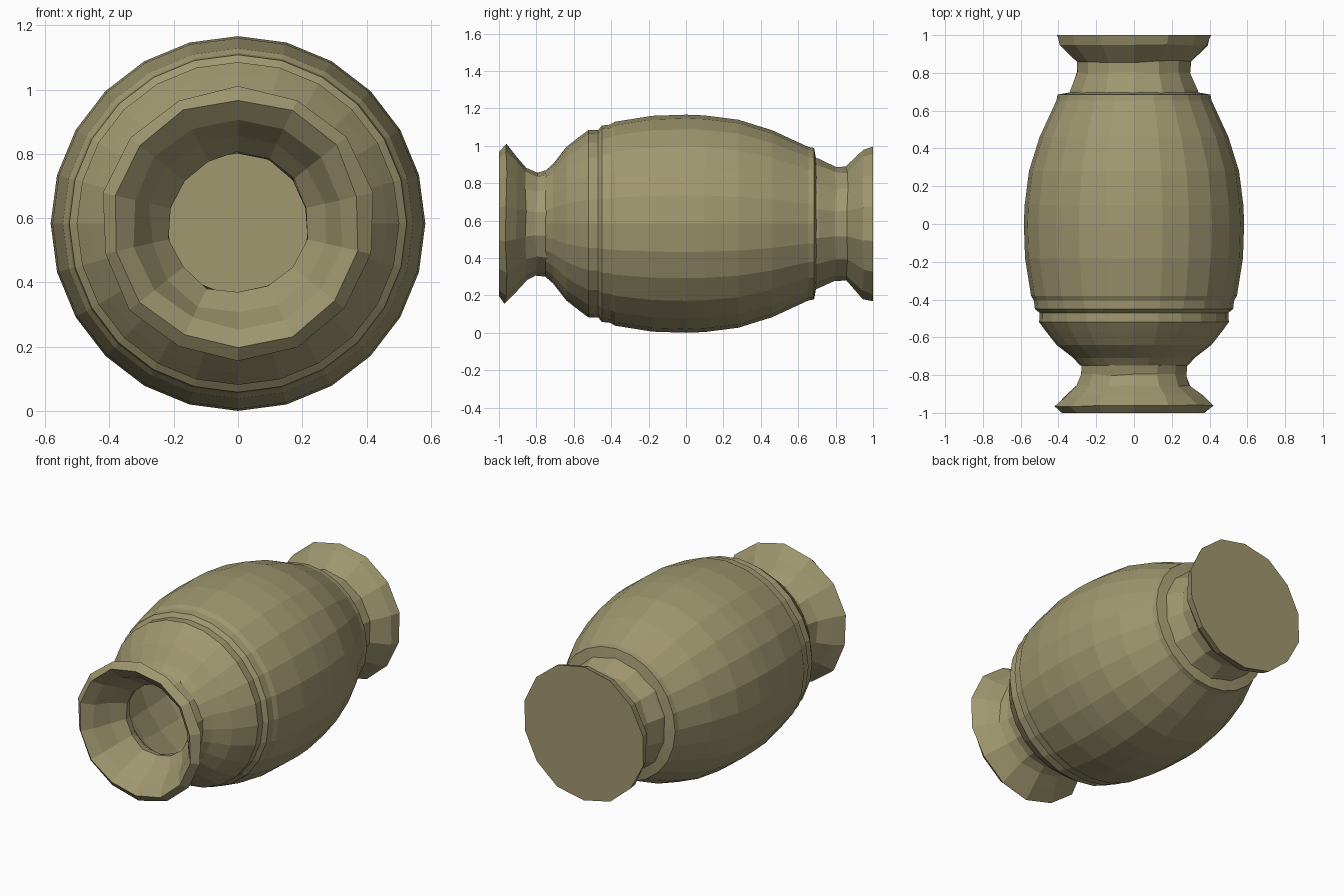
import bpy, bmesh, math, random

if "Cube" in bpy.data.objects:
    bpy.data.objects.remove(bpy.data.objects["Cube"])

random.seed(4)
ZC = 0.583  # height of the vase's lying axis

clay = bpy.data.materials.new("olive clay")
clay.diffuse_color = (0.352, 0.314, 0.162, 1)
clay.use_nodes = True
clay.node_tree.nodes["Principled BSDF"].inputs["Base Color"].default_value = clay.diffuse_color


def lathe(name, profile, sides, cap_start=False, cap_end=False, wobble=0.0):
    """Spin (radius, y) points round the y axis, keeping faces flat."""
    bm = bmesh.new()
    rings = []
    for r, y in profile:
        ring = []
        for k in range(sides):
            a = 2 * math.pi * k / sides
            rr = r + random.uniform(-wobble, wobble)
            yy = y if abs(y) > 0.99 else y + random.uniform(-wobble, wobble)
            ring.append(bm.verts.new((rr * math.sin(a), yy, ZC + rr * math.cos(a))))
        rings.append(ring)
    for p, q in zip(rings, rings[1:]):
        for k in range(sides):
            n = (k + 1) % sides
            bm.faces.new((p[k], p[n], q[n], q[k]))
    if cap_start:
        bm.faces.new(rings[0][::-1])
    if cap_end:
        bm.faces.new(rings[-1])
    me = bpy.data.meshes.new(name)
    bm.to_mesh(me)
    bm.free()
    me.materials.append(clay)
    ob = bpy.data.objects.new(name, me)
    bpy.context.collection.objects.link(ob)
    return ob


# bulging outer wall with bands near the mouth and a ledge near the foot
body = [(0.285, -0.75), (0.32, -0.71), (0.41, -0.64), (0.465, -0.57),
        (0.502, -0.52), (0.50, -0.47), (0.525, -0.45), (0.53, -0.405),
        (0.545, -0.38), (0.577, -0.18), (0.583, 0.0), (0.579, 0.10),
        (0.556, 0.28), (0.50, 0.46), (0.41, 0.655), (0.405, 0.685),
        (0.32, 0.70)]
lathe("body", body, 24)

# thin-walled cavity, from the floor back to the neck
cavity = [(0.37, 0.67), (0.39, 0.65), (0.48, 0.46), (0.54, 0.26),
          (0.565, 0.0), (0.555, -0.2), (0.515, -0.4), (0.475, -0.53),
          (0.38, -0.64), (0.24, -0.73), (0.22, -0.77)]
lathe("cavity", cavity, 24, cap_start=True)

# flared mouth: inside of the neck, rim, outside of the neck
mouth = [(0.222, -0.75), (0.22, -0.79), (0.28, -0.86), (0.33, -0.95),
         (0.385, -1.0), (0.425, -0.965), (0.365, -0.91), (0.305, -0.855),
         (0.28, -0.80), (0.285, -0.74), (0.30, -0.71)]
lathe("mouth", mouth, 14, wobble=0.008)

# flared foot, closed at the back
foot = [(0.355, 0.67), (0.345, 0.71), (0.305, 0.80), (0.305, 0.86),
        (0.40, 0.95), (0.415, 1.0)]
lathe("foot", foot, 14, cap_end=True, wobble=0.006)
